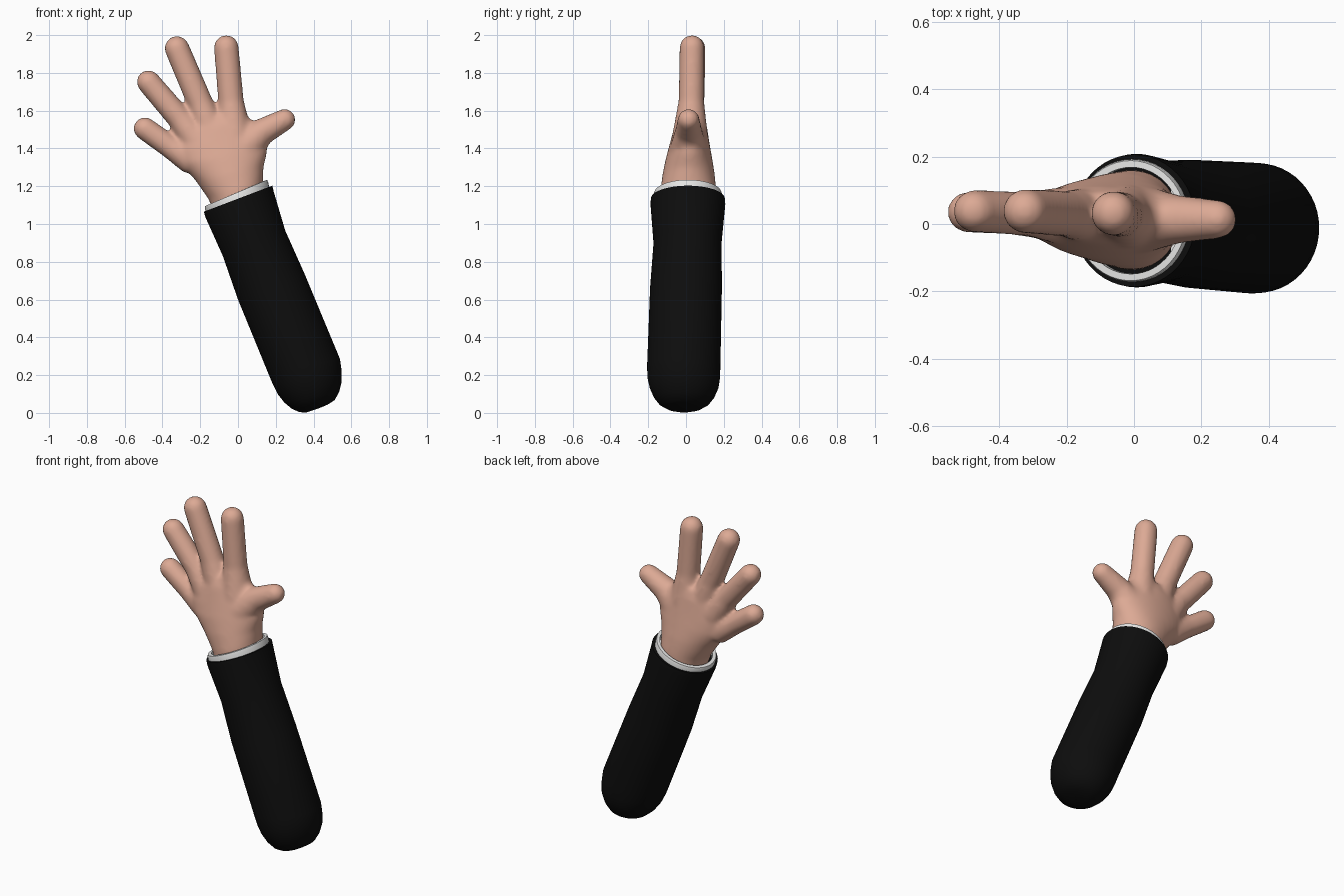
import bpy, bmesh, math
from mathutils import Vector

if "Cube" in bpy.data.objects:
    bpy.data.objects.remove(bpy.data.objects["Cube"])


def material(name, rgb):
    m = bpy.data.materials.new(name)
    m.diffuse_color = (*rgb, 1)
    m.use_nodes = True
    m.node_tree.nodes["Principled BSDF"].inputs["Base Color"].default_value = m.diffuse_color
    return m


SKIN = material("skin", (0.72, 0.40, 0.30))
BLACK = material("black_cloth", (0.004, 0.004, 0.004))
WHITE = material("white_cloth", (0.80, 0.80, 0.79))


def loft(bm, rings, n=40):
    """Skin a closed tube over (centre, u, v) ellipses."""
    loops = [[bm.verts.new(c + u * math.cos(2 * math.pi * i / n) + v * math.sin(2 * math.pi * i / n))
              for i in range(n)] for c, u, v in rings]
    for a, b in zip(loops, loops[1:]):
        for i in range(n):
            j = (i + 1) % n
            bm.faces.new((a[i], a[j], b[j], b[i]))
    bm.faces.new(loops[0][::-1])
    bm.faces.new(loops[-1])


def span(xl, zl, xr, zr, y, half):
    """Ellipse between a left and a right outline point."""
    a, b = Vector((xl, y, zl)), Vector((xr, y, zr))
    return (a + b) / 2, (b - a) / 2, Vector((0, half, 0))


def finger(bm, points):
    """Tapered tube through (x, y, z, radius) with a domed tip."""
    rings = []
    pts = [Vector(p[:3]) for p in points]
    for i, p in enumerate(pts):
        d = (pts[min(i + 1, len(pts) - 1)] - pts[max(i - 1, 0)]).normalized()
        v = Vector((0, 1, 0))
        v = (v - d * v.dot(d)).normalized()
        u = v.cross(d)
        r = points[i][3]
        rings.append((p, u * r, v * r))
    for k in range(1, 7):
        t = math.radians(14 * k)
        rings.append((p + d * r * math.sin(t), u * r * math.cos(t), v * r * math.cos(t)))
    loft(bm, rings, 24)


def finish(bm, name, mat):
    bmesh.ops.recalc_face_normals(bm, faces=bm.faces)
    me = bpy.data.meshes.new(name)
    bm.to_mesh(me)
    bm.free()
    ob = bpy.data.objects.new(name, me)
    bpy.context.collection.objects.link(ob)
    me.materials.append(mat)
    bpy.ops.object.select_all(action='DESELECT')
    bpy.context.view_layer.objects.active = ob
    ob.select_set(True)
    return ob


# Sleeve with a rounded lower end
bm = bmesh.new()
loft(bm, [span(*r) for r in (
    (0.36, 0.002, 0.43, 0.025, -0.01, 0.045),
    (0.325, 0.004, 0.475, 0.044, -0.01, 0.09),
    (0.285, 0.022, 0.512, 0.068, -0.01, 0.13),
    (0.245, 0.055, 0.535, 0.11, -0.01, 0.16),
    (0.21, 0.10, 0.549, 0.165, -0.01, 0.182),
    (0.185, 0.15, 0.549, 0.22, -0.012, 0.192),
    (0.16, 0.21, 0.54, 0.285, -0.012, 0.194),
    (0.00, 0.60, 0.355, 0.73, 0.0, 0.19),
    (-0.08, 0.83, 0.25, 0.965, 0.008, 0.18),
    (-0.172, 1.035, 0.188, 1.175, 0.01, 0.198),
    (-0.181, 1.065, 0.182, 1.203, 0.01, 0.196),
    (-0.165, 1.07, 0.166, 1.197, 0.01, 0.18))], 48)
finish(bm, "sleeve", BLACK)
bpy.ops.object.shade_smooth_by_angle(angle=math.radians(40))

# Shirt cuff, a thin band standing out of the sleeve
bm = bmesh.new()
loft(bm, [span(*r) for r in (
    (-0.160, 1.04, 0.170, 1.17, 0.01, 0.182),
    (-0.176, 1.083, 0.160, 1.220, 0.01, 0.182),
    (-0.174, 1.095, 0.154, 1.234, 0.01, 0.178),
    (-0.155, 1.103, 0.137, 1.228, 0.01, 0.158),
    (-0.145, 1.07, 0.145, 1.19, 0.01, 0.158))], 48)
finish(bm, "cuff", WHITE)
bpy.ops.object.shade_smooth_by_angle(angle=math.radians(40))

# Hand: palm plus five fingers, fused and softened
bm = bmesh.new()
loft(bm, [span(*r) for r in (
    (-0.13, 1.06, 0.135, 1.16, 0.012, 0.148),
    (-0.155, 1.13, 0.132, 1.22, 0.012, 0.148),
    (-0.225, 1.23, 0.135, 1.30, 0.014, 0.138),
    (-0.305, 1.32, 0.155, 1.38, 0.016, 0.122),
    (-0.335, 1.39, 0.15, 1.47, 0.02, 0.104),
    (-0.295, 1.49, 0.075, 1.55, 0.025, 0.085),
    (-0.21, 1.57, 0.02, 1.59, 0.03, 0.062))])
FINGERS = {
    "little": ((-0.24, 0.025, 1.33, 0.075), (-0.36, 0.03, 1.41, 0.062), (-0.493, 0.035, 1.505, 0.061)),
    "ring": ((-0.22, 0.025, 1.44, 0.085), (-0.31, 0.03, 1.56, 0.066), (-0.474, 0.038, 1.752, 0.063)),
    "middle": ((-0.14, 0.025, 1.48, 0.085), (-0.20, 0.03, 1.64, 0.068), (-0.323, 0.038, 1.93, 0.066)),
    "index": ((-0.02, 0.022, 1.47, 0.095), (-0.037, 0.028, 1.65, 0.068), (-0.062, 0.032, 1.935, 0.066)),
    "thumb": ((0.03, 0.014, 1.40, 0.10), (0.13, 0.014, 1.49, 0.072), (0.247, 0.014, 1.552, 0.058)),
}
for pts in FINGERS.values():
    finger(bm, pts)
hand = finish(bm, "hand", SKIN)
fuse = hand.modifiers.new("fuse", 'REMESH')
fuse.mode = 'VOXEL'
fuse.voxel_size = 0.011
fuse.use_smooth_shade = True
soft = hand.modifiers.new("soften", 'SMOOTH')
soft.factor = 0.5
soft.iterations = 14
for name in ("fuse", "soften"):
    bpy.ops.object.modifier_apply(modifier=name)
bpy.ops.object.shade_smooth()
